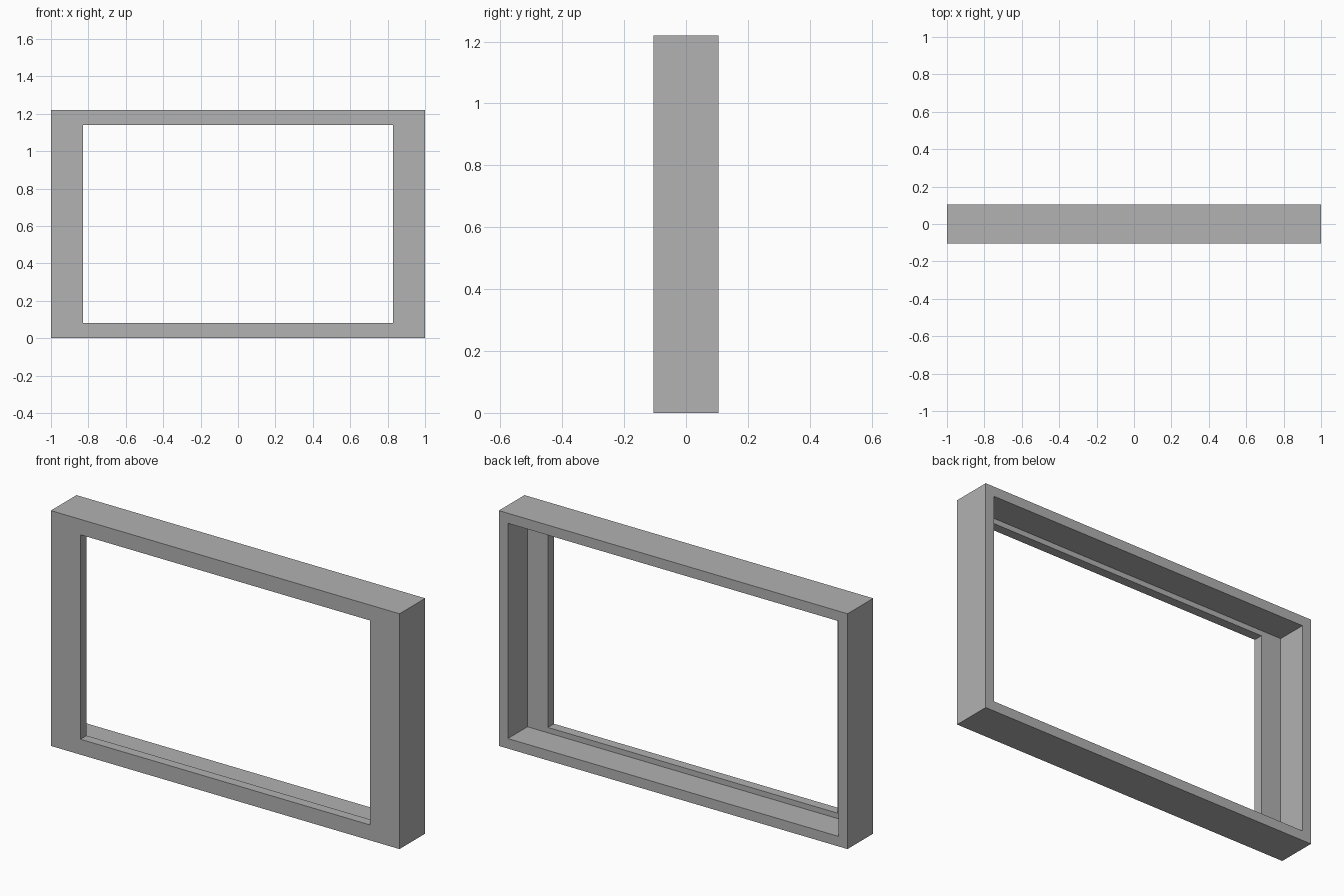
import bpy
import bmesh

cube = bpy.data.objects.get("Cube")
if cube:
    bpy.data.objects.remove(cube, do_unlink=True)

WIDTH, DEPTH, HEIGHT = 2.0, 0.21, 1.22
WALL = 0.052          # rim thickness around the rear recess
LIP_X, LIP_Z = 0.17, 0.08   # front border widths
LIP_DEPTH = 0.05
FRONT, BACK = -DEPTH / 2, DEPTH / 2

# Plain grey material
grey = bpy.data.materials.new("grey")
grey.use_nodes = True
colour = (0.445, 0.445, 0.445, 1)
grey.diffuse_color = colour
grey.node_tree.nodes["Principled BSDF"].inputs["Base Color"].default_value = colour

bm = bmesh.new()


def ring(inset_x, inset_z, y):
    """Rectangular loop inset from the outer edge."""
    x, low, high = WIDTH / 2 - inset_x, inset_z, HEIGHT - inset_z
    return [bm.verts.new(p) for p in
            ((-x, y, low), (x, y, low), (x, y, high), (-x, y, high))]


# Stepped cross-section: outer shell, rear rim, recess, front lip
rings = [
    ring(0, 0, FRONT),
    ring(0, 0, BACK),
    ring(WALL, WALL, BACK),
    ring(WALL, WALL, FRONT + LIP_DEPTH),
    ring(LIP_X, LIP_Z, FRONT + LIP_DEPTH),
    ring(LIP_X, LIP_Z, FRONT),
]
for a, b in zip(rings, rings[1:] + rings[:1]):
    for i in range(4):
        j = (i + 1) % 4
        bm.faces.new((a[i], a[j], b[j], b[i]))
bmesh.ops.recalc_face_normals(bm, faces=bm.faces)

mesh = bpy.data.meshes.new("rebated_frame")
bm.to_mesh(mesh)
bm.free()
mesh.materials.append(grey)
frame = bpy.data.objects.new("rebated_frame", mesh)
bpy.context.collection.objects.link(frame)
